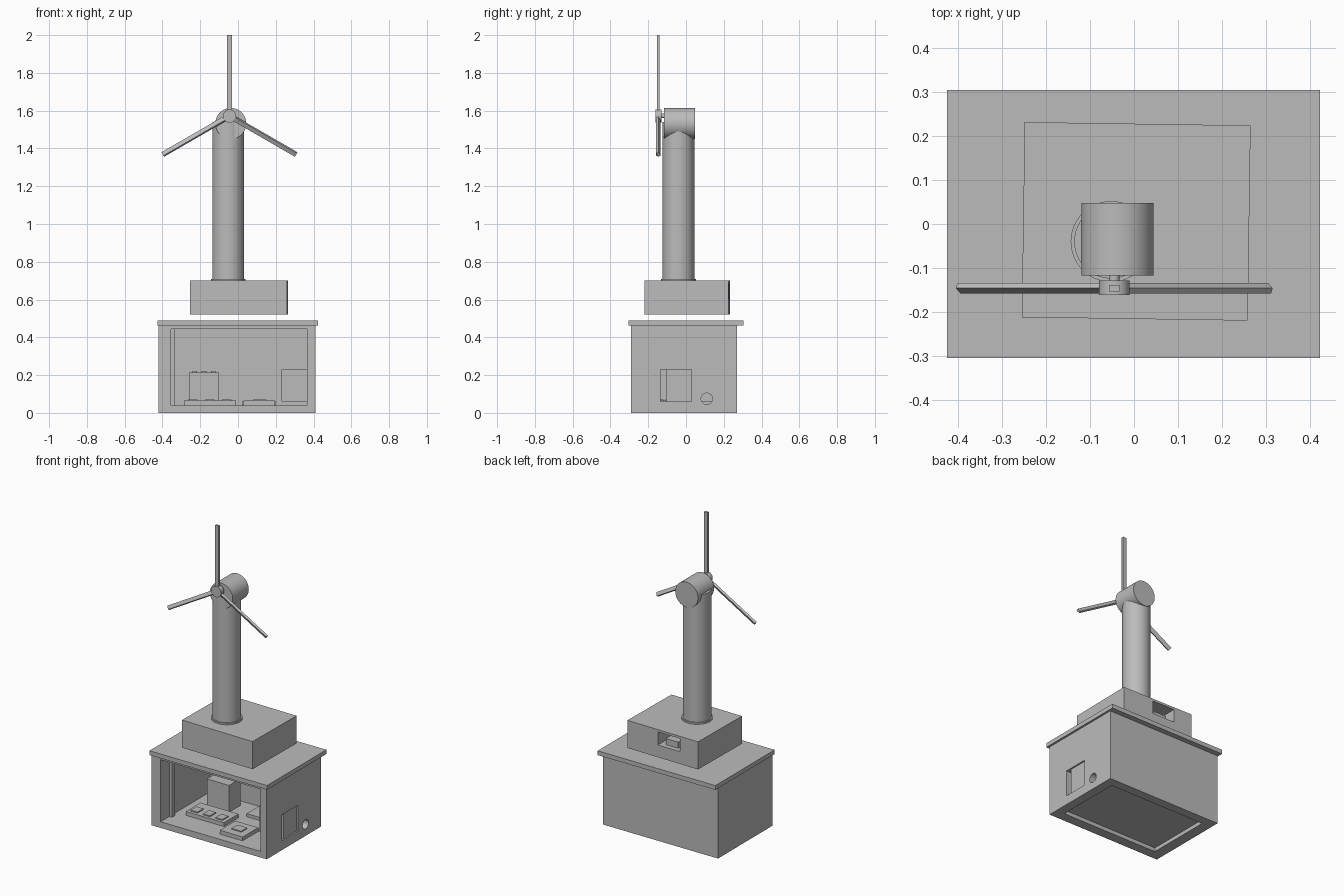
import bpy
import math
from mathutils import Vector, Matrix

cube = bpy.data.objects.get("Cube")
if cube:
    bpy.data.objects.remove(cube, do_unlink=True)

grey = bpy.data.materials.new("plain_grey")
grey.use_nodes = True
grey.diffuse_color = (0.5, 0.5, 0.5, 1)
grey.node_tree.nodes["Principled BSDF"].inputs["Base Color"].default_value = (0.5, 0.5, 0.5, 1)


def finish(name):
    obj = bpy.context.object
    obj.name = name
    obj.data.materials.append(grey)
    return obj


def box(name, x, y, z):
    """Box from (low, high) ranges on each axis."""
    lows, highs = Vector((x[0], y[0], z[0])), Vector((x[1], y[1], z[1]))
    bpy.ops.mesh.primitive_cube_add(size=1)
    obj = finish(name)
    obj.data.transform(Matrix.Translation((lows + highs) / 2)
                       @ Matrix.Diagonal((*(highs - lows), 1)))
    return obj


def rod(name, start, end, radius, sides=64):
    """Smooth cylinder between two points."""
    start, end = Vector(start), Vector(end)
    axis = end - start
    bpy.ops.mesh.primitive_cylinder_add(vertices=sides, radius=radius, depth=axis.length)
    obj = finish(name)
    obj.data.transform(Matrix.Translation((start + end) / 2)
                       @ axis.to_track_quat("Z", "Y").to_matrix().to_4x4())
    bpy.ops.object.shade_smooth_by_angle(angle=math.radians(35))
    return obj


def cut(target, *cutters):
    for cutter in cutters:
        mod = target.modifiers.new("opening", "BOOLEAN")
        mod.operation = "DIFFERENCE"
        mod.solver = "EXACT"
        mod.object = cutter
        bpy.context.view_layer.objects.active = target
        bpy.ops.object.modifier_apply(modifier=mod.name)
        bpy.data.objects.remove(cutter, do_unlink=True)


# Open-fronted lower cabinet with side port, cable hole and underside recess
cabinet = box("cabinet", (-0.42, 0.41), (-0.29, 0.27), (0, 0.462))
cut(cabinet,
    box("cavity", (-0.355, 0.365), (-0.35, 0.22), (0.04, 0.445)),
    box("port_cutter", (0.3, 0.5), (-0.135, 0.03), (0.06, 0.23)),
    rod("hole_cutter", (0.3, 0.11, 0.075), (0.5, 0.11, 0.075), 0.03, 32),
    box("recess_cutter", (-0.35, 0.35), (-0.225, 0.21), (-0.1, 0.025)))
box("lid", (-0.425, 0.423), (-0.305, 0.305), (0.462, 0.49))

# Fittings inside the cabinet
box("corner_post", (-0.355, -0.335), (-0.2, -0.17), (0.04, 0.445))
box("port_block", (0.23, 0.4), (-0.105, 0.03), (0.06, 0.23))
box("power_block", (-0.26, -0.1), (0.05, 0.17), (0.04, 0.215))
box("main_board", (-0.285, -0.01), (-0.13, 0.02), (0.04, 0.065))
box("small_board", (0.03, 0.195), (-0.23, -0.07), (0.04, 0.065))
box("rear_board", (0.02, 0.2), (0.06, 0.2), (0.04, 0.06))
for i, x in enumerate((-0.24, -0.15, -0.06)):
    box(f"board_chip_{i + 1}", (x - 0.025, x + 0.025), (-0.11, -0.05), (0.065, 0.072))
box("small_board_chip", (0.08, 0.15), (-0.18, -0.12), (0.065, 0.072))
for i, x in enumerate((-0.23, -0.18, -0.13)):
    box(f"terminal_{i + 1}", (x - 0.012, x + 0.012), (0.13, 0.16), (0.215, 0.222))

# Slightly turned upper box with a rear socket
plinth = box("plinth", (-0.257, 0.257), (-0.222, 0.222), (0.52, 0.7))
cut(plinth, box("socket_cutter", (-0.125, 0.035), (0.08, 0.4), (0.6, 0.685)))
plug = box("socket_plug", (-0.09, 0.0), (0.08, 0.19), (0.6, 0.64))
for part in (plinth, plug):
    part.location = (0.005, 0.006, 0)
    part.rotation_euler.z = math.radians(-0.85)

# Tower and nacelle
rod("tower_flange", (-0.052, -0.04, 0.7), (-0.052, -0.04, 0.71), 0.092)
rod("tower", (-0.052, -0.04, 0.7), (-0.052, -0.04, 1.54), 0.084)
rod("nacelle", (-0.038, -0.117, 1.532), (-0.038, 0.048, 1.532), 0.082)

# Rotor
hub = Vector((-0.045, -0.146, 1.572))
rod("rotor_shaft", hub, hub + Vector((0, 0.04, 0)), 0.012, 24)
rod("rotor_hub", hub + Vector((0, -0.015, 0)), hub + Vector((0, 0.017, 0)), 0.035, 32)
for name, turn, pitch, length in (("top_blade", 0, 0, 0.428),
                                  ("left_blade", 120, 30, 0.408),
                                  ("right_blade", -120, 30, 0.408)):
    blade = box(name, (-0.012, 0.012), (-0.007, 0.007), (0.015, length))
    blade.data.transform(Matrix.Translation(hub)
                         @ Matrix.Rotation(math.radians(turn), 4, "Y")
                         @ Matrix.Rotation(math.radians(pitch), 4, "Z"))
